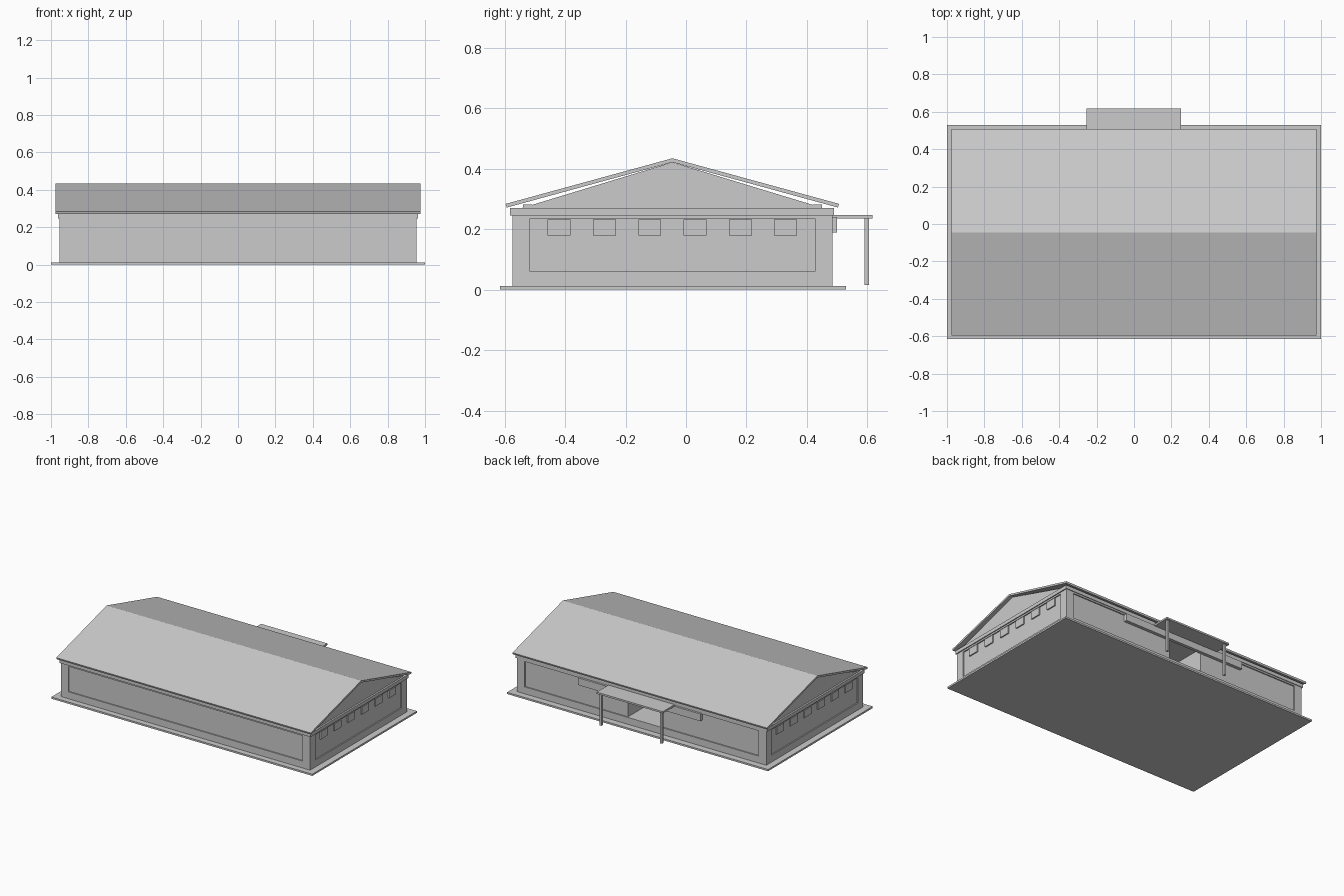
import bpy
import bmesh
from mathutils import Vector

old = bpy.data.objects.get("Cube")
if old:
    bpy.data.objects.remove(old)

grey = bpy.data.materials.new("plain_grey")
grey.use_nodes = True
grey.diffuse_color = (0.6, 0.6, 0.6, 1)
grey.node_tree.nodes["Principled BSDF"].inputs["Base Color"].default_value = (0.6, 0.6, 0.6, 1)


def finish(name, bm):
    bmesh.ops.recalc_face_normals(bm, faces=bm.faces)
    mesh = bpy.data.meshes.new(name)
    bm.to_mesh(mesh)
    bm.free()
    mesh.materials.append(grey)
    obj = bpy.data.objects.new(name, mesh)
    bpy.context.collection.objects.link(obj)
    return obj


def box(name, x, y, z):
    """Box between the (low, high) limits on each axis."""
    bm = bmesh.new()
    bmesh.ops.create_cube(bm, size=1)
    for v in bm.verts:
        v.co = [lo + (c + 0.5) * (hi - lo) for c, (lo, hi) in zip(v.co, (x, y, z))]
    return finish(name, bm)


def extrusion(name, profile, half):
    """Extrude a (y, z) profile along x, centred."""
    bm = bmesh.new()
    face = bm.faces.new([bm.verts.new((-half, y, z)) for y, z in profile])
    new = bmesh.ops.extrude_face_region(bm, geom=[face])["geom"]
    bmesh.ops.translate(bm, vec=Vector((2 * half, 0, 0)),
                        verts=[v for v in new if isinstance(v, bmesh.types.BMVert)])
    return finish(name, bm)


W, FRONT, BACK = 0.955, -0.575, 0.485   # outer wall limits
MID = (FRONT + BACK) / 2
BASE, SILL, HEAD, TOP = 0.012, 0.06, 0.235, 0.246
STEP, PIER = 0.008, 0.058               # panel recess and corner width

# Slab and recessed wall core
box("ground_slab", (-1, 1), (-0.615, 0.53), (0, BASE))
core = box("wall_core", (-W + STEP, W - STEP), (FRONT + STEP, BACK - STEP), (BASE, TOP))

# Doorway carved into the back wall
cutter = box("doorway_cutter", (-0.14, 0.11), (BACK - 0.35, BACK + 0.1), (SILL, 0.225))
cutter.hide_render = True
cutter.hide_viewport = True
cut = core.modifiers.new("doorway", 'BOOLEAN')
cut.operation = 'DIFFERENCE'
cut.solver = 'EXACT'
cut.object = cutter

# Raised frames around the panels
for x0, side in ((-W, "right"), (W - PIER, "left")):
    for y0, end in ((FRONT, "front"), (BACK - PIER, "back")):
        box(f"{end}_{side}_corner_pier", (x0, x0 + PIER), (y0, y0 + PIER), (BASE, TOP))
for z, kind in (((BASE, SILL), "plinth"), ((HEAD, TOP), "head")):
    for y0, end in ((FRONT, "front"), (BACK - STEP, "back")):
        box(f"{end}_{kind}_band", (-W + PIER, W - PIER), (y0, y0 + STEP), z)
    for x0, side in ((-W, "right"), (W - STEP, "left")):
        box(f"{side}_{kind}_band", (x0, x0 + STEP), (FRONT + PIER, BACK - PIER), z)

# High windows along both gable ends
for sign, side in ((-1, "right"), (1, "left")):
    for i in range(6):
        y = MID + (i - 2.5) * 0.15
        x = sorted((sign * (W - STEP), sign * W))
        box(f"{side}_high_window", x, (y - 0.038, y + 0.038), (0.18, 0.232))

# Cornice, gables and roof
box("cornice", (-0.962, 0.962), (FRONT - 0.007, BACK + 0.005), (TOP, 0.27))
extrusion("gable_block", [(MID - 0.5, 0.27), (MID + 0.5, 0.27), (MID, 0.422)], 0.95)
for sign, side in ((-1, "front"), (1, "back")):
    eave = MID + sign * 0.552
    extrusion(f"{side}_roof_slope",
              [(MID, 0.435), (eave, 0.284), (eave - sign * 0.004, 0.272), (MID, 0.422)], 0.975)
    y = sorted((MID + sign * 0.495, MID + sign * 0.465))
    box(f"{side}_eave_batten", (-0.95, 0.95), y, (0.27, 0.282))

# Entrance lintel, canopy and posts
box("entrance_lintel", (-0.46, 0.48), (BACK - STEP, 0.499), (0.19, 0.24))
box("entrance_canopy", (-0.255, 0.252), (BACK, 0.618), (0.235, 0.247))
for x, side in ((-0.232, "right"), (0.232, "left")):
    box(f"{side}_canopy_post", (x - 0.008, x + 0.008), (0.59, 0.606), (0.016, 0.235))
